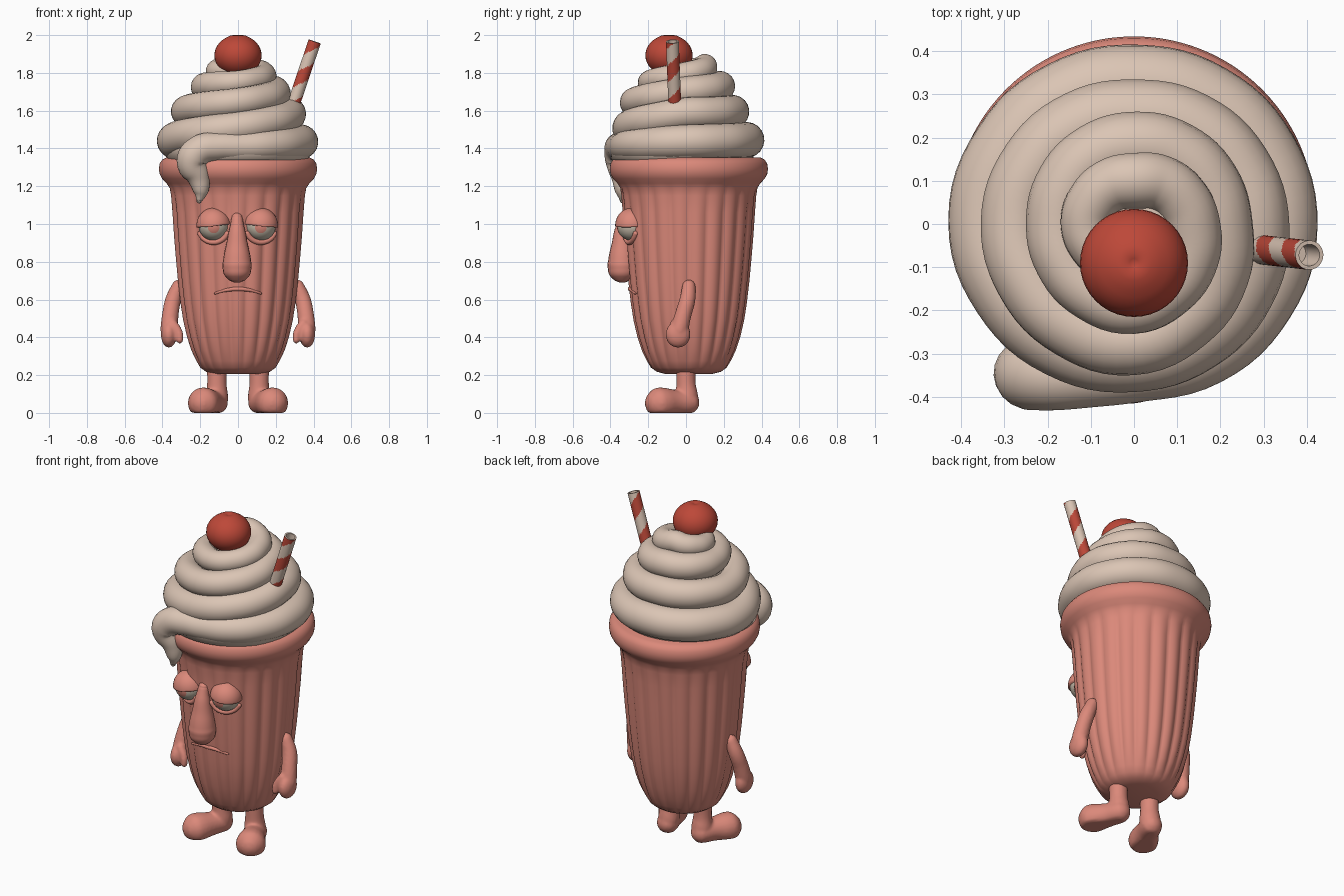
import bpy, bmesh
from math import sin, cos, pi, radians, sqrt, atan2
from mathutils import Vector, Matrix

if "Cube" in bpy.data.objects:
    bpy.data.objects.remove(bpy.data.objects["Cube"])


def material(name, r, g, b):
    m = bpy.data.materials.new(name)
    m.use_nodes = True
    m.diffuse_color = (r, g, b, 1)
    m.node_tree.nodes["Principled BSDF"].inputs["Base Color"].default_value = (r, g, b, 1)
    return m


PINK = material("strawberry pink", 0.71, 0.25, 0.195)
CREAM = material("whipped cream", 0.71, 0.56, 0.46)
RED = material("cherry red", 0.51, 0.065, 0.04)
EYE = material("dull eye white", 0.58, 0.51, 0.41)


def finish(name, bm, *mats):
    me = bpy.data.meshes.new(name)
    bmesh.ops.recalc_face_normals(bm, faces=bm.faces)
    for f in bm.faces:
        f.smooth = True
    bm.to_mesh(me)
    bm.free()
    ob = bpy.data.objects.new(name, me)
    bpy.context.collection.objects.link(ob)
    for m in mats:
        me.materials.append(m)
    return ob


def lathe(name, profile, segs, mats, wobble=lambda a, z: 0, rule=None, matrix=Matrix()):
    """Spin (radius, height) pairs around z."""
    bm = bmesh.new()
    rings = []
    for r, z in profile:
        ring = []
        for i in range(segs):
            a = 2 * pi * i / segs
            q = r + wobble(a, z) if r else 0
            ring.append(bm.verts.new((q * cos(a), q * sin(a), z)))
        rings.append(ring)
    for lo, hi in zip(rings, rings[1:]):
        for i in range(segs):
            j = (i + 1) % segs
            f = bm.faces.new((lo[i], lo[j], hi[j], hi[i]))
            if rule:
                f.material_index = rule(f.calc_center_median())
    bmesh.ops.remove_doubles(bm, verts=bm.verts, dist=1e-5)
    bm.transform(matrix)
    return finish(name, bm, *mats)


def tube(name, pts, mat):
    """Round-ended tube through (x, y, z, radius) points."""
    pts = [(Vector(p[:3]), p[3]) for p in pts]

    def cap(end, inner):
        d = (end[0] - inner[0]).normalized() * end[1]
        return [(end[0] + d * sin(radians(a)), end[1] * cos(radians(a))) for a in (30, 60, 80, 89)]

    pts = cap(pts[0], pts[1])[::-1] + pts + cap(pts[-1], pts[-2])
    cu = bpy.data.curves.new(name, 'CURVE')
    cu.dimensions = '3D'
    cu.bevel_depth, cu.bevel_resolution, cu.resolution_u = 1, 8, 6
    cu.use_fill_caps = True
    sp = cu.splines.new('BEZIER')
    sp.radius_interpolation = 'CARDINAL'
    sp.bezier_points.add(len(pts) - 1)
    for bp, (co, r) in zip(sp.bezier_points, pts):
        bp.co, bp.radius = co, r
        bp.handle_left_type = bp.handle_right_type = 'AUTO'
    tmp = bpy.data.objects.new(name + "_path", cu)
    bpy.context.collection.objects.link(tmp)
    bpy.context.view_layer.update()
    me = bpy.data.meshes.new_from_object(tmp.evaluated_get(bpy.context.evaluated_depsgraph_get()))
    bpy.data.objects.remove(tmp)
    bm = bmesh.new()
    bm.from_mesh(me)
    bpy.data.meshes.remove(me)
    return finish(name, bm, mat)


def ball(name, centre, size, mats, rot=Matrix(), cut=None, rule=None):
    bm = bmesh.new()
    bmesh.ops.create_uvsphere(bm, u_segments=32, v_segments=24, radius=1)
    if rule:
        for f in bm.faces:
            f.material_index = rule(f.calc_center_median())
    bm.transform(Matrix.Translation(centre) @ rot @ Matrix.Diagonal((*size, 1)))
    if cut:
        geom = bm.verts[:] + bm.edges[:] + bm.faces[:]
        res = bmesh.ops.bisect_plane(bm, geom=geom, plane_co=centre, plane_no=cut, clear_inner=True)
        edges = [e for e in res["geom_cut"] if isinstance(e, bmesh.types.BMEdge)]
        bmesh.ops.edgeloop_fill(bm, edges=edges)
    return finish(name, bm, *mats)


def fuse(name, parts):
    """Melt several pieces into one soft skin."""
    bpy.ops.object.select_all(action='DESELECT')
    for p in parts:
        p.select_set(True)
    bpy.context.view_layer.objects.active = parts[0]
    bpy.ops.object.join()
    ob = parts[0]
    ob.name = name
    re = ob.modifiers.new("skin", 'REMESH')
    re.mode, re.voxel_size, re.use_smooth_shade = 'VOXEL', 0.008, True
    sm = ob.modifiers.new("soften", 'SMOOTH')
    sm.factor, sm.iterations = 0.5, 6
    return ob


# Fluted cup with flared rim
CY = 0.015
cup_profile = [(0, .205), (.12, .205), (.17, .218), (.2, .24), (.22, .275), (.245, .33), (.267, .4),
               (.288, .49), (.302, .58), (.316, .7), (.327, .82), (.337, .94), (.345, 1.06),
               (.354, 1.15), (.362, 1.19), (.378, 1.215), (.402, 1.24), (.415, 1.265), (.419, 1.29),
               (.415, 1.32), (.402, 1.34), (.38, 1.352), (0, 1.352)]


def cup_radius(z):
    for (r0, z0), (r1, z1) in zip(cup_profile[1:], cup_profile[2:]):
        if z0 <= z < z1:
            return r0 + (r1 - r0) * (z - z0) / (z1 - z0)
    return 0


def flutes(a, z):
    fade = max(0, min(1, (z - .22) / .15, (1.21 - z) / .1))
    return .014 * fade * (abs(sin(11 * a)) - .65)


lathe("cup", cup_profile, 176, [PINK], flutes, matrix=Matrix.Translation((0, CY, 0)))

# Whipped cream: drip that winds upward into a swirl (turn, outer radius, height, thickness)
swirl = [(.08, .415, 1.41, .075), (.33, .425, 1.435, .09), (.58, .415, 1.445, .095),
         (.83, .43, 1.44, .095), (1.08, .39, 1.51, .085), (1.33, .36, 1.585, .085),
         (1.58, .335, 1.595, .088), (1.83, .355, 1.595, .082), (2.08, .35, 1.645, .075),
         (2.33, .275, 1.7, .08), (2.58, .26, 1.73, .08), (2.83, .25, 1.725, .075),
         (3.08, .255, 1.75, .062), (3.33, .2, 1.79, .068), (3.58, .165, 1.835, .065),
         (3.83, .17, 1.81, .06), (4.08, .15, 1.81, .05)]
path = [(-.205, -.335, 1.125, .016), (-.197, -.335, 1.17, .04), (-.21, -.335, 1.25, .062),
        (-.245, -.345, 1.33, .08), (-.205, -.352, 1.39, .08), (-.1, -.35, 1.41, .075)]
for k0, k1 in zip(swirl, swirl[1:]):
    for i in range(3):
        t, out, z, r = (a + (b - a) * i / 3 for a, b in zip(k0, k1))
        ang = radians(240) + 2 * pi * t
        path.append(((out - r) * cos(ang), (out - r) * sin(ang), z, r))
tube("cream_swirl", path, CREAM)
lathe("cream_core", [(0, 1.34), (.38, 1.34), (.37, 1.42), (.3, 1.52), (.26, 1.62), (.18, 1.7),
                     (.13, 1.78), (.08, 1.84), (0, 1.85)],
      48, [CREAM], matrix=Matrix.Translation((0, -.02, 0)))

# Cherry with a stem dimple
cherry = [(0, -1)] + [(cos(radians(a)), sin(radians(a))) for a in range(-80, 61, 10)]
cherry += [(.33, .97), (.18, .99), (.08, .96), (0, .92)]
lathe("cherry", cherry, 40, [RED],
      matrix=Matrix.Translation((0, -.09, 1.893)) @ Matrix.Diagonal((.125, .125, .108, 1)))

# Striped hollow straw
LENGTH, ROWS = .45, 60
straw = [(.034, LENGTH * i / ROWS) for i in range(ROWS + 1)] + [(.025, LENGTH), (.025, LENGTH - .1), (0, LENGTH - .1)]


def stripe(c):
    turn = (LENGTH - c.z) / .185 + atan2(c.y, c.x) / (2 * pi) + .21
    return 1 if turn % 1 > .5 and c.xy.length > .031 else 0


lean = Vector((.135, -.015, .4)).to_track_quat('Z', 'Y').to_matrix().to_4x4()
ob = lathe("straw", straw, 32, [CREAM, RED], rule=stripe,
           matrix=Matrix.Translation((.262, -.056, 1.54)) @ lean)
bpy.ops.object.select_all(action='DESELECT')
ob.select_set(True)
bpy.context.view_layer.objects.active = ob
bpy.ops.object.shade_smooth_by_angle()

# Nose
tube("nose", [(-.005, -.325, 1.03, .03), (-.005, -.335, .97, .042), (-.005, -.337, .88, .06),
              (-.005, -.338, .8, .075), (-.005, -.338, .765, .076)], PINK)


# Mouth and eye bags lie on the cup wall
def on_cup(x, z, out=0):
    return (x, CY - sqrt((cup_radius(z) + out) ** 2 - x * x), z)


mouth = []
for i in range(-6, 7):
    x = i / 50
    mouth.append((*on_cup(x, .656 - 1.6 * x * x), .012 - .001 * abs(i)))
tube("mouth", mouth, PINK)

for s, side in ((-1, "right"), (1, "left")):
    ex = .125 * s - .004
    eye = Vector((ex, -.286, .992))
    # Eye, heavy lid and bag
    face_front = Matrix.Rotation(radians(98), 4, 'X')
    ball(side + "_eyeball", eye, (.08, .08, .08), [EYE, PINK], rot=face_front,
         rule=lambda c: 1 if c.z > .93 else 0)
    ball(side + "_eyelid", eye, (.091, .089, .093), [PINK], cut=Vector((.1 * s, -.04, 1)))
    bag = []
    for i in range(-4, 5):
        a = radians(16 * i)
        bag.append((*on_cup(ex + .08 * sin(a), .985 - .082 * cos(a), .004), .014))
    tube(side + "_eye_bag", bag, PINK)

    # Arm with hand and thumb
    arm = tube("arm", [(.315 * s, .015, .67, .036), (.343 * s, .008, .6, .042),
                       (.358 * s, -.015, .52, .044), (.365 * s, -.035, .44, .046)], PINK)
    hand = ball("hand", Vector((.366 * s, -.042, .415)), (.042, .066, .07), [PINK])
    thumb = tube("thumb", [(.345 * s, -.06, .47, .026), (.312 * s, -.075, .42, .022),
                           (.308 * s, -.08, .385, .019)], PINK)
    fuse(side + "_arm", [arm, hand, thumb])

    # Leg with flat-soled foot turned outward
    leg = tube("leg", [(.112 * s, 0, .25, .052), (.112 * s, 0, .15, .052), (.112 * s, .005, .08, .06)], PINK)
    foot = tube("foot", [(.115 * s, .01, .055, .062), (.145 * s, -.06, .055, .068),
                         (.182 * s, -.135, .052, .083)], PINK)
    for part in (leg, foot):
        for v in part.data.vertices:
            v.co.z = max(v.co.z, 0)
    fuse(side + "_leg", [leg, foot])
